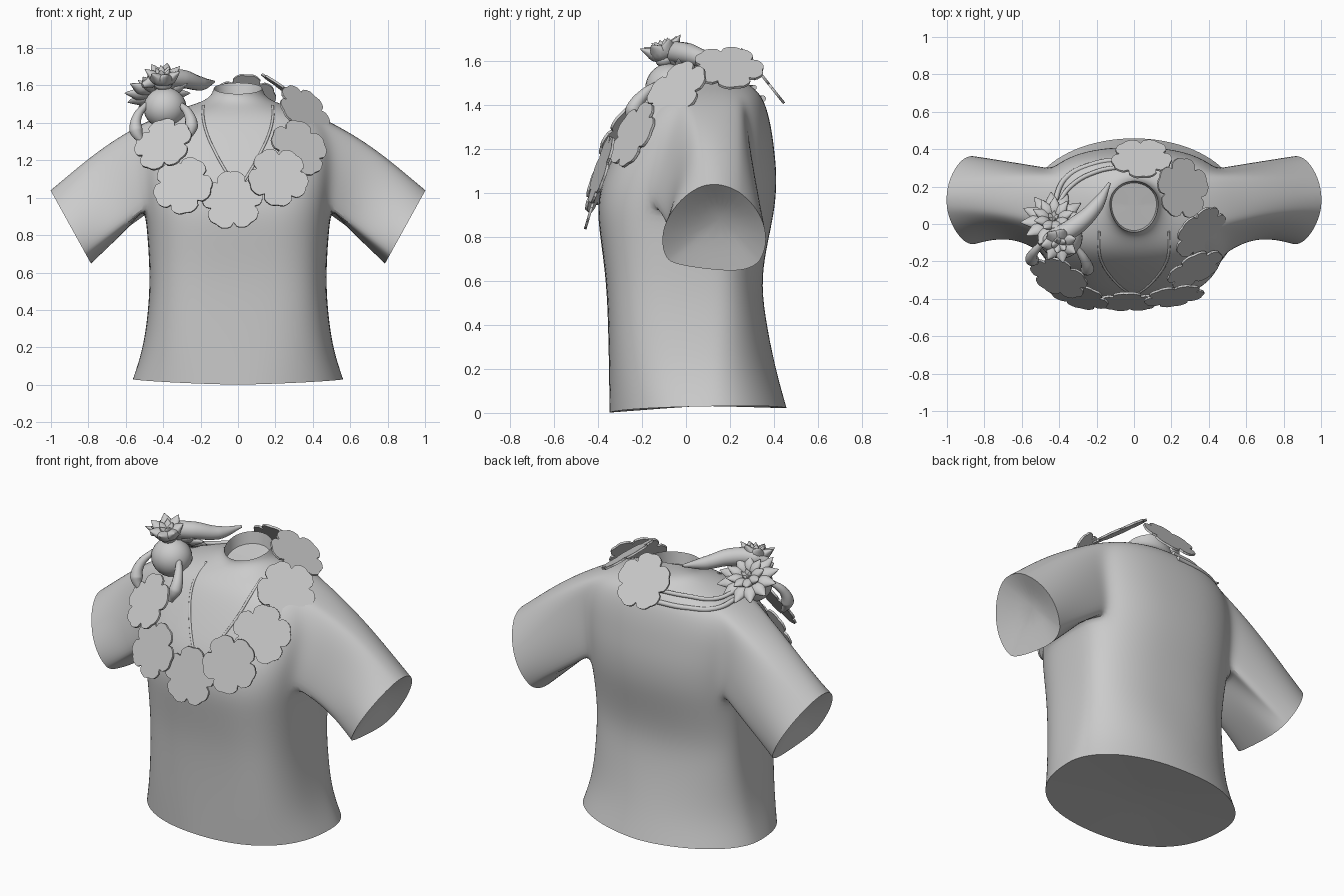
import bpy, bmesh, math
from mathutils import Vector, Matrix
from mathutils.bvhtree import BVHTree

if "Cube" in bpy.data.objects:
    bpy.data.objects.remove(bpy.data.objects["Cube"])

grey = bpy.data.materials.new("plain grey")
grey.use_nodes = True
grey.diffuse_color = (0.6, 0.6, 0.6, 1)
grey.node_tree.nodes["Principled BSDF"].inputs["Base Color"].default_value = (0.6, 0.6, 0.6, 1)


def add_object(name, bm, smooth=True):
    bmesh.ops.recalc_face_normals(bm, faces=bm.faces)
    mesh = bpy.data.meshes.new(name)
    bm.to_mesh(mesh)
    bm.free()
    mesh.materials.append(grey)
    for p in mesh.polygons:
        p.use_smooth = smooth
    ob = bpy.data.objects.new(name, mesh)
    bpy.context.collection.objects.link(ob)
    return ob


def tube(name, points, radii, thickness):
    """Smooth tapered tube through the points."""
    cu = bpy.data.curves.new(name, 'CURVE')
    cu.dimensions = '3D'
    cu.bevel_depth = thickness
    cu.bevel_resolution = 5
    cu.use_fill_caps = True
    sp = cu.splines.new('BEZIER')
    sp.bezier_points.add(len(points) - 1)
    for bp, p, r in zip(sp.bezier_points, points, radii):
        bp.co, bp.radius = p, r
        bp.handle_left_type = bp.handle_right_type = 'AUTO'
    cu.materials.append(grey)
    ob = bpy.data.objects.new(name, cu)
    bpy.context.collection.objects.link(ob)
    bpy.ops.object.select_all(action='DESELECT')
    ob.select_set(True)
    bpy.context.view_layer.objects.active = ob
    bpy.ops.object.convert(target='MESH')
    bpy.ops.object.shade_smooth_by_angle(angle=math.radians(50))


def spow(v, e):
    return math.copysign(abs(v) ** e, v)


# Shirt body: rings of (height, half width, front y, back y, front roundness)
RINGS = [(0.02, .565, -.35, .46, .8), (.2, .506, -.352, .408, .65), (.45, .476, -.357, .358, .57),
         (.62, .474, -.367, .343, .57), (.8, .486, -.392, .378, .6), (.94, .5, -.408, .408, .62),
         (1.08, .513, -.378, .415, .65), (1.2, .523, -.315, .403, .7), (1.31, .52, -.25, .388, .75),
         (1.415, .475, -.18, .36, .8), (1.467, .35, -.12, .325, .85), (1.505, .21, -.065, .27, 1),
         (1.54, .145, -.045, .24, 1), (1.585, .13, -.045, .23, 1)]
SEG = 32
HOLE_LOW, HOLE_HIGH = 5, 9
bm = bmesh.new()
crease = bm.edges.layers.float.new('crease_edge')
rows = []
for i, (z, w, yf, yb, front_e) in enumerate(RINGS):
    row = []
    back_e = .83 if 2 <= i <= 10 else 1
    for k in range(SEG):
        a = 2 * math.pi * k / SEG
        c, s = math.cos(a), math.sin(a)
        e = back_e if s > 0 else front_e
        yc = 0.11
        y = yc + spow(s, e) * ((yb - yc) if s > 0 else (yc - yf))
        dz = 0
        if i == 0:
            dz = .02 * abs(c) + .01 * s - .01
        if i == len(RINGS) - 1:
            dz = .03 * s
        row.append(bm.verts.new((w * spow(c, e), y, z + dz)))
    rows.append(row)

# Armholes reach two segments forward and three back
HALF = SEG // 2
HOLE_COLUMNS = [k % SEG for k in range(-2, 3)] + list(range(HALF - 3, HALF + 2))
for i in range(len(rows) - 1):
    for k in range(SEG):
        if not (HOLE_LOW <= i < HOLE_HIGH and k in HOLE_COLUMNS):
            j = (k + 1) % SEG
            bm.faces.new((rows[i][k], rows[i][j], rows[i + 1][j], rows[i + 1][k]))


def cap(loop, offset):
    """Close a loop with a fan whose centre is moved by offset."""
    n = len(loop)
    mid = sum((v.co for v in loop), Vector()) / n
    centre = bm.verts.new(mid + Vector(offset))
    for k in range(n):
        bm.faces.new((loop[k], loop[(k + 1) % n], centre))
        bm.edges.get((loop[k], loop[(k + 1) % n]))[crease] = 1


# Sleeves: each armhole edge is carried out to the cuff in steps
for side in (1, -1):
    ks = list(range(-2, 4)) if side == 1 else list(range(HALF + 2, HALF - 4, -1))
    loop = [rows[HOLE_LOW][k % SEG] for k in ks]
    loop += [rows[i][ks[-1] % SEG] for i in range(HOLE_LOW + 1, HOLE_HIGH)]
    loop += [rows[HOLE_HIGH][k % SEG] for k in reversed(ks)]
    loop += [rows[i][ks[0] % SEG] for i in range(HOLE_HIGH - 1, HOLE_LOW, -1)]
    start = [v.co.copy() for v in loop]
    previous = loop
    STEPS = 6
    for n in range(1, STEPS + 1):
        t = n / STEPS
        ring = []
        for p in start:
            a = math.atan2((p.z - 1.175) / .235, (p.y - .075) / .22)
            c, s = math.cos(a), math.sin(a)
            wide = spow(c, .65 if s < 0 else 1.1)
            end = Vector((side * (.892 + .112 * s), .128 + .237 * wide * (1 - .17 * s), .84 + .203 * s))
            q = p.lerp(end, t)
            bulge = math.sin(math.pi * t) * (1 - .5 * t)
            q.z += bulge * (.015 * max(s, 0) + .008)
            q.x += side * bulge * .02 * s
            q.y -= math.sin(math.pi * t) * .055 * min(c, 0)
            ring.append(bm.verts.new(q))
        for k in range(len(ring)):
            j = (k + 1) % len(ring)
            bm.faces.new((previous[k], previous[j], ring[j], ring[k]))
        previous = ring
    cap(previous, (-.06 * side, 0, .04))

# Closed hem and sunken neck opening
cap(rows[0], (0, 0, .01))
inner = [bm.verts.new((v.co.x * .93, .09 + (v.co.y - .09) * .93, v.co.z - .07)) for v in rows[-1]]
for k in range(SEG):
    j = (k + 1) % SEG
    bm.faces.new((rows[-1][k], rows[-1][j], inner[j], inner[k]))
    bm.edges.get((rows[-1][k], rows[-1][j]))[crease] = 1
cap(inner, (0, 0, 0))
shirt = add_object("shirt", bm)
mod = shirt.modifiers.new("smooth", 'SUBSURF')
mod.levels = mod.render_levels = 2
bpy.context.view_layer.objects.active = shirt
shirt.select_set(True)
bpy.ops.object.modifier_apply(modifier="smooth")
bpy.ops.object.shade_smooth_by_angle()

# Neckline edge laid on the shirt front
tree = BVHTree.FromPolygons([v.co for v in shirt.data.vertices],
                            [p.vertices[:] for p in shirt.data.polygons])
for side, label in ((1, "left"), (-1, "right")):
    path = []
    for x, z in ((.185, 1.49), (.185, 1.42), (.165, 1.34), (.12, 1.24), (.07, 1.15), (.02, 1.07)):
        hit = tree.ray_cast(Vector((side * x, -2, z)), Vector((0, 1, 0)))[0]
        if hit:
            path.append(hit)
    tube(label + "_neckline", path, [1] * len(path), .007)


# Garland of thin five-petal flowers
def flat_flower(name, centre, normal, radius, spin):
    b = bmesh.new()
    outline = []
    for k in range(60):
        a = 2 * math.pi * k / 60
        u = abs(math.sin(2.5 * a))
        r = radius * (.74 + .26 * u ** .45 - .05 * max(0, u - .93) / .07)
        outline.append(b.verts.new((r * math.cos(a + spin), r * math.sin(a + spin), -.006)))
    face = b.faces.new(outline)
    top = bmesh.ops.extrude_face_region(b, geom=[face])["geom"]
    bmesh.ops.translate(b, verts=[g for g in top if isinstance(g, bmesh.types.BMVert)], vec=(0, 0, .012))
    rot = Vector(normal).to_track_quat('Z', 'Y').to_matrix().to_4x4()
    bmesh.ops.transform(b, matrix=Matrix.Translation(centre) @ rot, verts=b.verts)
    add_object(name, b, False)


GARLAND = [((-.40, -.285, 1.285), (-.35, -.75, .55)), ((-.295, -.385, 1.065), (-.25, -.9, .35)),
           ((-.03, -.415, .985), (0, -.95, .28)), ((.215, -.385, 1.11), (.15, -.93, .3)),
           ((.325, -.24, 1.265), (.42, -.78, .42)), ((.355, -.045, 1.465), (.58, -.57, .58)),
           ((.26, .19, 1.57), (.55, .05, .8)), ((.04, .35, 1.53), (0, .78, .62))]
for n, (c, d) in enumerate(GARLAND):
    flat_flower(f"garland_flower_{n + 1}", c, d, .167, n * .5)


def ball(b, matrix, u=16, v=10):
    bmesh.ops.create_uvsphere(b, u_segments=u, v_segments=v, radius=1, matrix=matrix)


# Shoulder ornament: ball with two pointed-petal blossoms
b = bmesh.new()
ball(b, Matrix.Translation((-.39, -.075, 1.48)) @ Matrix.Diagonal((.115, .11, .11, 1)), 24, 16)
add_object("ornament_ball", b)


def blossom(name, centre, normal, layers):
    b = bmesh.new()
    frame = Matrix.Translation(centre) @ Vector(normal).to_track_quat('Z', 'Y').to_matrix().to_4x4()
    for count, reach, lift, length, width in layers:
        for k in range(count):
            turn = Matrix.Rotation(2 * math.pi * (k + .5 * (count % 2)) / count, 4, 'Z')
            tilt = Matrix.Rotation(-lift, 4, 'Y')
            made = bmesh.ops.create_uvsphere(b, u_segments=12, v_segments=8, radius=1)["verts"]
            for v in made:
                x = v.co.x
                taper = 1 - .75 * max(x, 0)
                v.co = Vector((reach + x * length, v.co.y * width * taper, v.co.z * width * .65 * taper))
            bmesh.ops.transform(b, matrix=frame @ turn @ tilt, verts=made)
    ball(b, frame @ Matrix.Diagonal((.05, .05, .035, 1)))
    add_object(name, b)


blossom("back_blossom", (-.43, .015, 1.545), (-.05, .55, .8),
        [(12, .11, .1, .07, .04), (9, .075, .6, .06, .034), (5, .03, 1.1, .035, .02)])
blossom("top_blossom", (-.4, -.09, 1.61), (0, -.35, 1),
        [(7, .06, .7, .07, .048), (5, .045, 1.15, .055, .036)])

# Drooping tendrils beside the ball, long plume and back vines
tube("right_tendril", [(-.49, -.1, 1.5), (-.54, -.16, 1.43), (-.545, -.19, 1.36), (-.51, -.2, 1.29)],
     [.4, .7, 1, .35], .036)
tube("left_tendril", [(-.31, -.12, 1.5), (-.265, -.19, 1.45), (-.25, -.24, 1.38), (-.275, -.25, 1.31)],
     [.4, .7, 1, .35], .036)
tube("plume", [(-.51, -.1, 1.6), (-.42, -.07, 1.635), (-.3, 0, 1.635), (-.2, .1, 1.61), (-.13, .22, 1.62)],
     [.3, 1, 1, .75, .15], .05)
tube("upper_vine", [(-.42, .08, 1.51), (-.34, .2, 1.47), (-.2, .28, 1.48), (-.02, .31, 1.48)], [1] * 4, .012)
tube("lower_vine", [(-.43, .1, 1.47), (-.37, .24, 1.435), (-.22, .32, 1.43), (-.02, .35, 1.43)], [1] * 4, .014)
